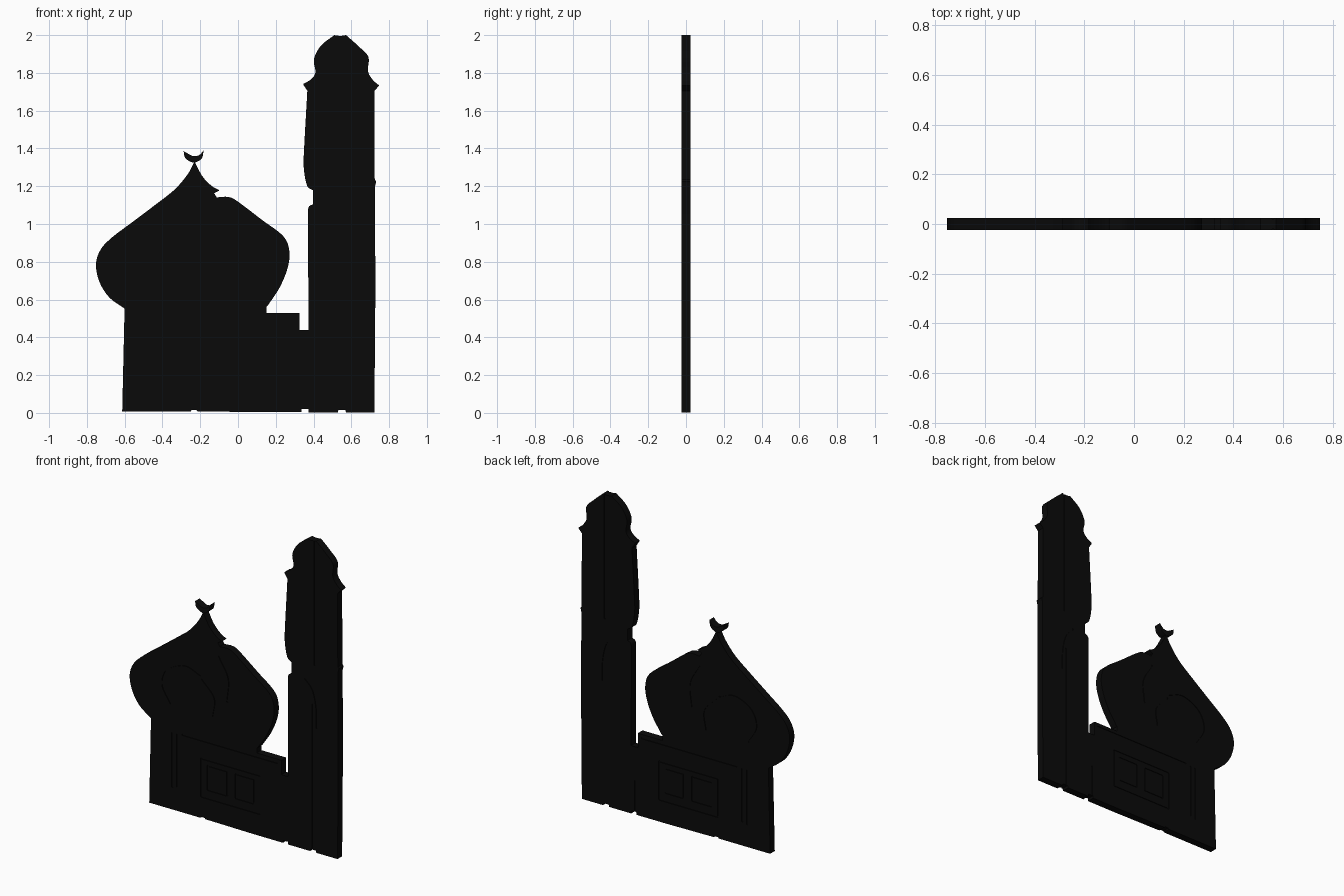
import bpy, bmesh, math
from mathutils import Vector

T = 0.0235           # half thickness of the plaque
GW, GD = 0.004, 0.004  # groove half width and depth

black = bpy.data.materials.new("black")
black.diffuse_color = (0.003, 0.003, 0.003, 1)


def smooth(pts, n=6):
    """Catmull-Rom curve through the points; its two ends stay sharp corners."""
    p = [Vector(q) for q in pts]
    if len(p) < 3:
        return p
    p = [2 * p[0] - p[1]] + p + [2 * p[-1] - p[-2]]
    out = []
    for a, b, c, d in zip(p, p[1:], p[2:], p[3:]):
        for i in range(n):
            t = i / n
            out.append(0.5 * (2 * b + (c - a) * t + (2 * a - 5 * b + 4 * c - d) * t * t
                              + (3 * b - a - 3 * c + d) * t ** 3))
    return out + [p[-2]]


def slab(name, outline, y0=-T, y1=T):
    """Extrude an x-z outline from y0 to y1."""
    clean = []
    for q in outline:
        q = Vector(q)
        if not clean or (q - clean[-1]).length > 1e-4:
            clean.append(q)
    if (clean[0] - clean[-1]).length < 1e-4:
        clean.pop()
    bm = bmesh.new()
    face = bm.faces.new([bm.verts.new((x, y0, z)) for x, z in clean])
    ext = bmesh.ops.extrude_face_region(bm, geom=[face], use_keep_orig=True)
    for v in ext["geom"]:
        if isinstance(v, bmesh.types.BMVert):
            v.co.y = y1
    bmesh.ops.recalc_face_normals(bm, faces=bm.faces)
    me = bpy.data.meshes.new(name)
    bm.to_mesh(me)
    bm.free()
    me.materials.append(black)
    ob = bpy.data.objects.new(name, me)
    bpy.context.collection.objects.link(ob)
    return ob


def engrave(ob, path):
    """Cut a shallow groove along a path into the front and back faces."""
    p = smooth(path)
    left, right = [], []
    for i, q in enumerate(p):
        d = (p[min(i + 1, len(p) - 1)] - p[max(i - 1, 0)]).normalized()
        side = Vector((-d.y, d.x)) * GW
        left.append(q + side)
        right.append(q - side)
    for s in (-1, 1):
        y0, y1 = sorted((s * (T - GD), s * (T + 0.02)))
        cut = slab("groove_cutter", left + right[::-1], y0, y1)
        cut.hide_render = True
        mod = ob.modifiers.new("groove", 'BOOLEAN')
        mod.operation, mod.solver, mod.object = 'DIFFERENCE', 'EXACT', cut
        bpy.context.view_layer.objects.active = ob
        bpy.ops.object.modifier_apply(modifier=mod.name)
        bpy.data.objects.remove(cut)


def box_lines(x0, x1, z0, z1):
    return [[(x0, z0), (x0, z1)], [(x1, z0), (x1, z1)],
            [(x0, z0), (x1, z0)], [(x0, z1), (x1, z1)]]


# Onion dome with its split, pointed top
dome = slab("dome",
    smooth([(-0.23, 1.33), (-0.267, 1.263), (-0.335, 1.183), (-0.44, 1.10), (-0.573, 1.0),
            (-0.668, 0.928), (-0.727, 0.865), (-0.752, 0.785), (-0.732, 0.69),
            (-0.68, 0.61), (-0.60, 0.552)])
    + [(-0.601, 0.53), (0.15, 0.53), (0.15, 0.562)]
    + smooth([(0.156, 0.566), (0.22, 0.663), (0.262, 0.765), (0.272, 0.854), (0.24, 0.935),
              (0.124, 1.024), (0.0, 1.118), (-0.05, 1.143), (-0.113, 1.141)])
    + [(-0.126, 1.163)]
    + smooth([(-0.098, 1.178), (-0.14, 1.202), (-0.188, 1.252), (-0.23, 1.33)]))
for path in ([(-0.25, 0.92), (-0.36, 0.955), (-0.48, 0.90), (-0.52, 0.79), (-0.46, 0.68)],
             [(-0.24, 0.90), (-0.15, 0.80), (-0.16, 0.68)],
             [(-0.12, 1.08), (-0.05, 0.95), (-0.06, 0.80)]):
    engrave(dome, path)

# Crescent finial
crescent = slab("crescent",
    smooth([(-0.288, 1.386), (-0.278, 1.348), (-0.235, 1.325), (-0.193, 1.346), (-0.181, 1.391)])
    + smooth([(-0.181, 1.391), (-0.205, 1.365), (-0.235, 1.359), (-0.262, 1.371), (-0.288, 1.386)]))

# Prayer hall with joints along the bottom edge
hall = slab("hall", [
    (-0.613, 0.008), (-0.601, 0.53), (0.325, 0.53), (0.325, 0.438), (0.372, 0.438),
    (0.372, 0.02), (0.335, 0.02), (0.335, 0.004), (0.13, 0.004), (-0.215, 0.008),
    (-0.22, 0.015), (-0.245, 0.015), (-0.25, 0.008)])
for path in (box_lines(-0.245, 0.175, 0.145, 0.39) + box_lines(-0.2, -0.06, 0.2, 0.355)
             + box_lines(0.0, 0.13, 0.2, 0.355)
             + [[(-0.45, 0.15), (-0.45, 0.50)], [(-0.415, 0.16), (-0.415, 0.50)],
                [(-0.38, 0.505), (0.30, 0.505)], [(0.345, 0.01), (0.345, 0.22)]]):
    engrave(hall, path)

# Minaret with waist, balcony and cap
minaret = slab("minaret",
    [(0.372, 0.003), (0.372, 0.7)]
    + smooth([(0.37, 1.07), (0.376, 1.093), (0.397, 1.105)])
    + smooth([(0.397, 1.178), (0.365, 1.205), (0.348, 1.30), (0.350, 1.40), (0.367, 1.705)])
    + [(0.346, 1.737)]
    + smooth([(0.346, 1.742), (0.388, 1.767), (0.41, 1.804), (0.402, 1.873), (0.44, 1.945),
              (0.51, 2.0)])
    + smooth([(0.51, 2.0), (0.54, 1.996), (0.572, 2.0)])
    + smooth([(0.572, 2.0), (0.637, 1.942), (0.69, 1.885), (0.688, 1.81), (0.712, 1.765),
              (0.748, 1.733)])
    + [(0.722, 1.705), (0.724, 1.235), (0.732, 1.225), (0.726, 1.2), (0.727, 0.6), (0.722, 0.003),
       (0.572, 0.003), (0.568, 0.016), (0.532, 0.016), (0.528, 0.003)])
for path in ([(0.545, 0.0), (0.545, 0.95)], [(0.56, 1.2), (0.56, 2.02)],
             [(0.49, 1.10), (0.545, 1.04), (0.572, 0.93), (0.575, 0.80)]):
    engrave(minaret, path)

# Soft curved rims, crisp faces
for ob in (dome, crescent, hall, minaret):
    bpy.ops.object.select_all(action='DESELECT')
    ob.select_set(True)
    bpy.context.view_layer.objects.active = ob
    bpy.ops.object.shade_smooth_by_angle(angle=math.radians(30))
